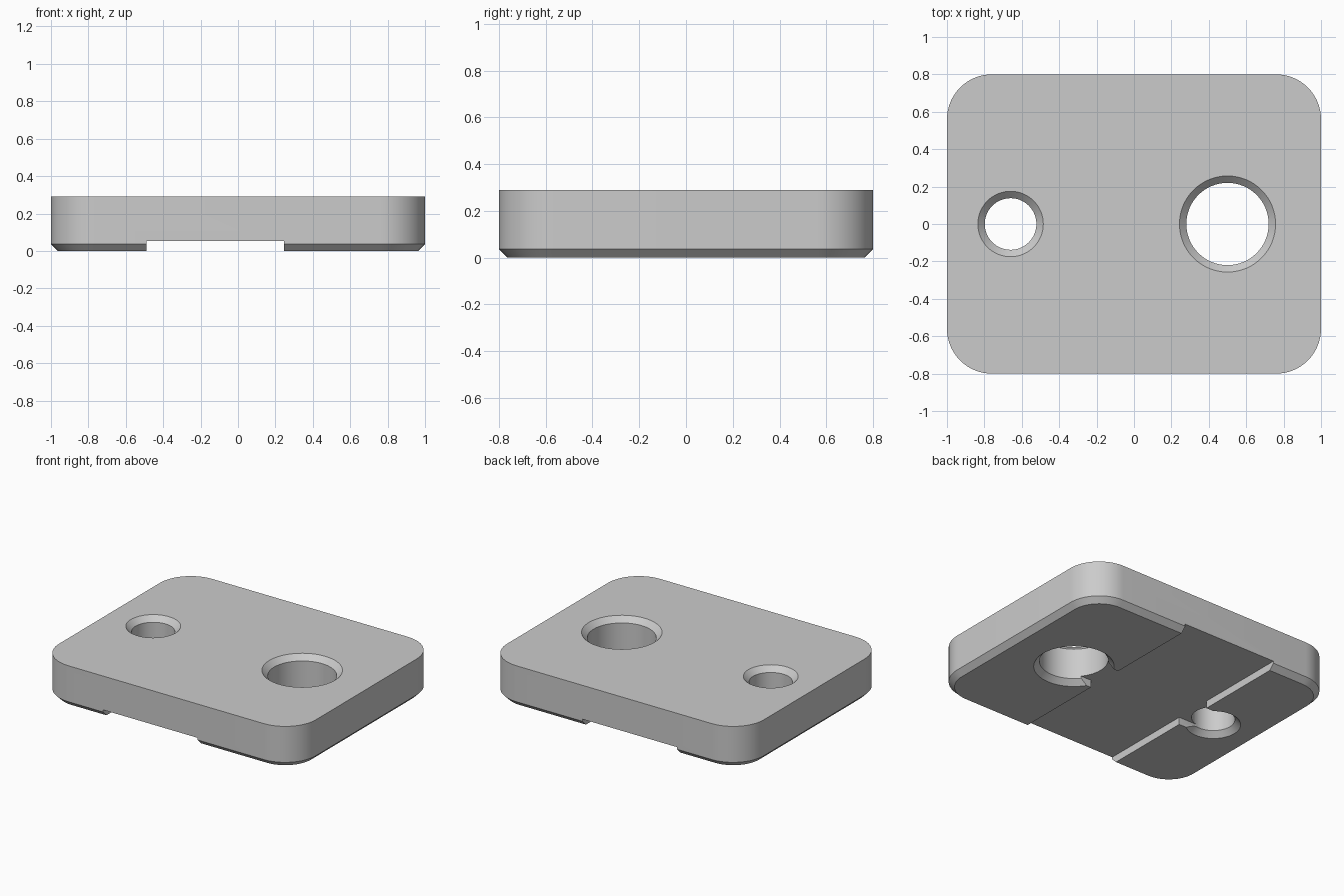
import bpy, bmesh
from math import sin, cos, pi, radians

cube = bpy.data.objects.get("Cube")
if cube:
    bpy.data.objects.remove(cube, do_unlink=True)

HALF_X, HALF_Y, HEIGHT = 1.0, 0.8, 0.29
CORNER, BEVEL = 0.24, 0.037

grey = bpy.data.materials.new("plain grey")
grey.use_nodes = True
colour = (0.6, 0.6, 0.6, 1)
grey.diffuse_color = colour
grey.node_tree.nodes["Principled BSDF"].inputs["Base Color"].default_value = colour


def loft(name, rings):
    """Closed solid through a stack of matching rings of points."""
    bm = bmesh.new()
    loops = [[bm.verts.new(p) for p in ring] for ring in rings]
    n = len(loops[0])
    for low, high in zip(loops, loops[1:]):
        for i in range(n):
            j = (i + 1) % n
            bm.faces.new((low[i], low[j], high[j], high[i]))
    bm.faces.new(loops[0][::-1])
    bm.faces.new(loops[-1])
    bmesh.ops.recalc_face_normals(bm, faces=bm.faces)
    mesh = bpy.data.meshes.new(name)
    bm.to_mesh(mesh)
    bm.free()
    mesh.materials.append(grey)
    obj = bpy.data.objects.new(name, mesh)
    bpy.context.collection.objects.link(obj)
    return obj


def rounded_rect(inset, z, steps=16):
    r = CORNER - inset
    ring = []
    for k, (sx, sy) in enumerate(((1, 1), (-1, 1), (-1, -1), (1, -1))):
        for i in range(steps + 1):
            a = (k + i / steps) * pi / 2
            ring.append((sx * (HALF_X - CORNER) + r * cos(a),
                         sy * (HALF_Y - CORNER) + r * sin(a), z))
    return ring


def circle(x, r, z, n=64):
    return [(x + r * cos(2 * pi * i / n), r * sin(2 * pi * i / n), z) for i in range(n)]


def hole_cutter(name, x, r):
    over = 0.04  # run past both faces along the countersink slope
    return loft(name, [circle(x, r + BEVEL + over, -over),
                       circle(x, r, BEVEL),
                       circle(x, r, HEIGHT - BEVEL),
                       circle(x, r + BEVEL + over, HEIGHT + over)])


# Rounded plate with a chamfered lower rim
plate = loft("plate", [rounded_rect(BEVEL, 0), rounded_rect(0, BEVEL), rounded_rect(0, HEIGHT)])

# Underside channel, with a narrow arm reaching into each hole
LEFT, RIGHT, ARM, FAR = 0.245, -0.49, 0.135, 1.0
SMALL_X, BIG_X = -0.66, 0.5
outline = [(RIGHT, -FAR), (LEFT, -FAR), (LEFT, -ARM), (BIG_X, -ARM), (BIG_X, ARM), (LEFT, ARM),
           (LEFT, FAR), (RIGHT, FAR), (RIGHT, ARM), (SMALL_X, ARM), (SMALL_X, -ARM), (RIGHT, -ARM)]
channel = loft("channel_cutter", [[(x, y, z) for x, y in outline] for z in (-0.1, 0.052)])

# Countersunk through holes
cutters = [channel,
           hole_cutter("small_hole_cutter", SMALL_X, 0.138),
           hole_cutter("large_hole_cutter", BIG_X, 0.22)]

bpy.ops.object.select_all(action='DESELECT')
bpy.context.view_layer.objects.active = plate
plate.select_set(True)
for cutter in cutters:
    cutter.hide_render = True
    cut = plate.modifiers.new(cutter.name, 'BOOLEAN')
    cut.operation, cut.solver, cut.object = 'DIFFERENCE', 'EXACT', cutter
    bpy.ops.object.modifier_apply(modifier=cut.name)
    bpy.data.objects.remove(cutter, do_unlink=True)

bpy.ops.object.shade_smooth_by_angle(angle=radians(30))
